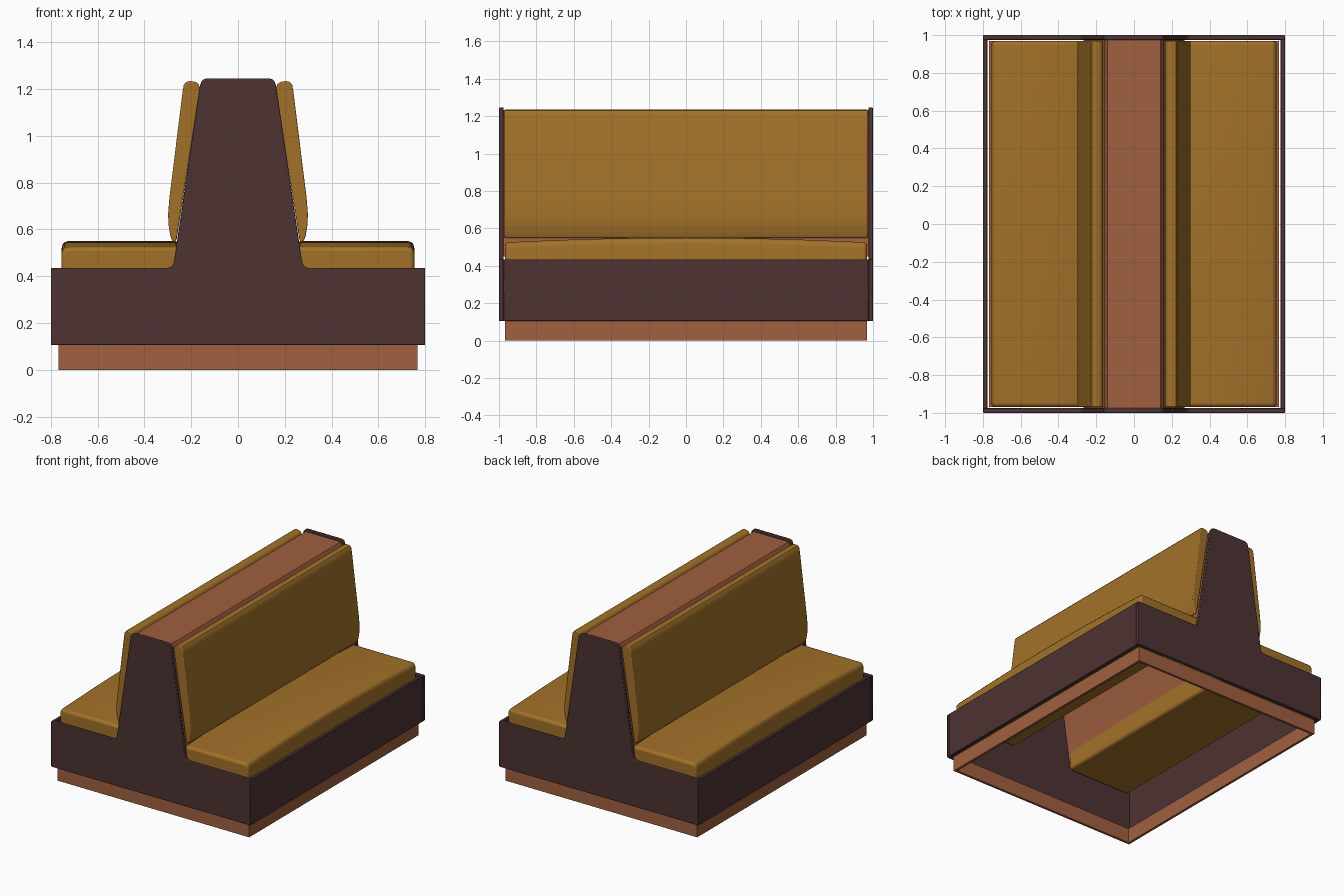
import bpy, bmesh, math

if "Cube" in bpy.data.objects:
    bpy.data.objects.remove(bpy.data.objects["Cube"])


def material(name, rgb):
    m = bpy.data.materials.new(name)
    m.diffuse_color = (*rgb, 1)
    m.use_nodes = True
    m.node_tree.nodes["Principled BSDF"].inputs["Base Color"].default_value = m.diffuse_color
    return m


UPHOLSTERY = material("gold_upholstery", (0.36, 0.165, 0.022))
PANEL = material("dark_panel", (0.075, 0.032, 0.032))
TIMBER = material("red_timber", (0.35, 0.115, 0.05))


def extrude(name, profile, y0, y1, mat, bevel=0, segments=2, steps=1, crown=None):
    """Sweep an XZ profile along Y; crown(x, y, z) may reshape the height."""
    bm = bmesh.new()
    rings = []
    for i in range(steps + 1):
        y = y0 + (y1 - y0) * i / steps
        rings.append([bm.verts.new((x, y, crown(x, y, z) if crown else z))
                      for x, z in profile])
    n = len(profile)
    for a, b in zip(rings, rings[1:]):
        for k in range(n):
            bm.faces.new((a[k], a[(k + 1) % n], b[(k + 1) % n], b[k]))
    bm.faces.new(rings[0])
    bm.faces.new(rings[-1][::-1])
    bmesh.ops.recalc_face_normals(bm, faces=bm.faces)
    me = bpy.data.meshes.new(name)
    bm.to_mesh(me)
    bm.free()
    me.materials.append(mat)
    ob = bpy.data.objects.new(name, me)
    bpy.context.collection.objects.link(ob)
    if bevel:
        mod = ob.modifiers.new("soft_edges", 'BEVEL')
        mod.width, mod.segments = bevel, segments
        mod.limit_method, mod.angle_limit = 'ANGLE', math.radians(50)
    bpy.ops.object.select_all(action='DESELECT')
    ob.select_set(True)
    bpy.context.view_layer.objects.active = ob
    bpy.ops.object.shade_smooth_by_angle(angle=math.radians(35))
    return ob


def box(x0, x1, z0, z1):
    return [(x0, z0), (x1, z0), (x1, z1), (x0, z1)]


def flip(profile, side):
    return [(side * x, z) for x, z in profile]


# Inverted-T end panels with filleted inner and rounded top corners
half = [(0.8, 0.105), (0.8, 0.435), (0.305, 0.435), (0.288, 0.44), (0.277, 0.452),
        (0.272, 0.475), (0.163, 1.215), (0.157, 1.232), (0.148, 1.242), (0.135, 1.246)]
tee = half + flip(half[::-1], -1)
extrude("front_end_panel", tee, -1, -0.975, PANEL, 0.004)
extrude("back_end_panel", tee, 0.975, 1, PANEL, 0.004)

# Hollow sloped back core, open underneath
outer = [(0.268, 0.45), (0.158, 1.2), (0.14, 1.232)]
inner = [(0.252, 0.45), (0.143, 1.195), (0.13, 1.217)]
shell = outer + flip(outer[::-1], -1) + flip(inner, -1) + inner[::-1]
extrude("back_core", shell, -0.976, 0.976, TIMBER)

# Recessed plinth frame
for s in (-1, 1):
    extrude("plinth_side", flip(box(0.75, 0.768, 0, 0.108), s), -0.968, 0.968, TIMBER)
    extrude("plinth_end", box(-0.75, 0.75, 0, 0.108),
            s * 0.968, s * 0.95, TIMBER)

# Side panels and cushions, mirrored left and right
back_profile = [(0.262, 0.56), (0.27, 0.546), (0.281, 0.55), (0.29, 0.575),
                (0.297, 0.62), (0.299, 0.665), (0.294, 0.73), (0.237, 1.19),
                (0.232, 1.218), (0.222, 1.231), (0.205, 1.235), (0.18, 1.231),
                (0.168, 1.22), (0.163, 1.2)]
seat_profile = [(0.24, 0.38), (0.755, 0.38), (0.755, 0.515), (0.751, 0.535),
                (0.742, 0.546), (0.728, 0.55), (0.265, 0.55), (0.248, 0.543),
                (0.24, 0.525)]


def seat_height(x, y, z):
    return z - 0.025 * (y / 0.968) ** 2 if z > 0.45 else z


for s, label in ((-1, "left"), (1, "right")):
    extrude(label + "_side_panel", flip(box(0.776, 0.8, 0.105, 0.435), s),
            -0.976, 0.976, PANEL, 0.003)
    extrude(label + "_seat", flip(seat_profile, s), -0.968, 0.968,
            UPHOLSTERY, 0.018, 3, 16, seat_height)
    extrude(label + "_back_cushion", flip(back_profile, s), -0.97, 0.97,
            UPHOLSTERY, 0.014, 3)
